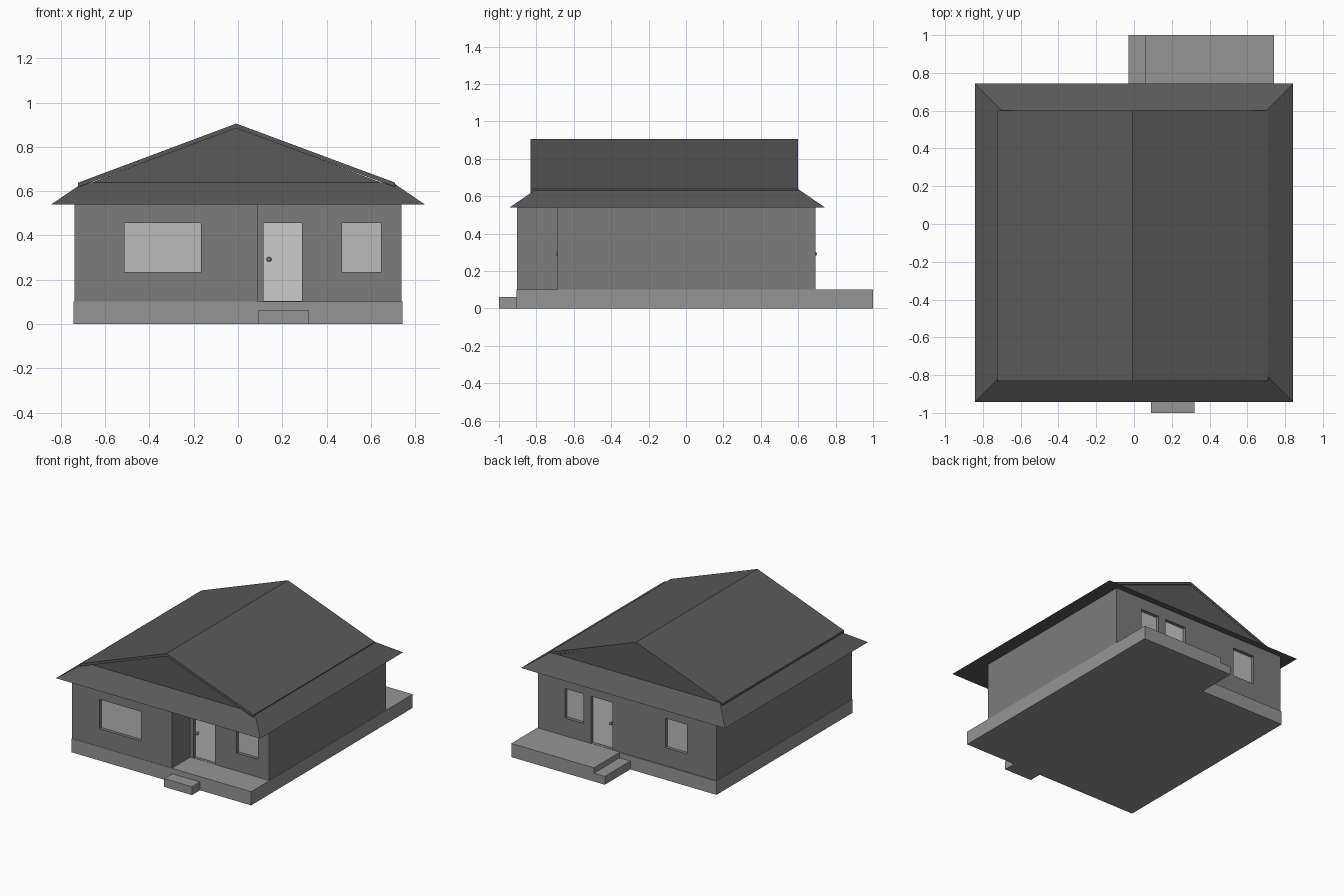
import bpy, bmesh
from mathutils import Vector

if "Cube" in bpy.data.objects:
    bpy.data.objects.remove(bpy.data.objects["Cube"])


def material(name, v):
    m = bpy.data.materials.new(name)
    m.diffuse_color = (v, v, v, 1)
    m.use_nodes = True
    m.node_tree.nodes["Principled BSDF"].inputs["Base Color"].default_value = m.diffuse_color
    return m


ROOF = material("roof_grey", 0.10)
WALL = material("wall_grey", 0.20)
BASE = material("base_grey", 0.30)
GLASS = material("glass_grey", 0.50)
DOOR = material("door_grey", 0.70)


def finish(name, bm, mat):
    bmesh.ops.recalc_face_normals(bm, faces=bm.faces)
    me = bpy.data.meshes.new(name)
    bm.to_mesh(me)
    bm.free()
    me.materials.append(mat)
    ob = bpy.data.objects.new(name, me)
    bpy.context.collection.objects.link(ob)
    return ob


def extrude(name, points, direction, mat):
    """Extrude a planar outline along a direction."""
    bm = bmesh.new()
    face = bm.faces.new([bm.verts.new(p) for p in points])
    new = bmesh.ops.extrude_face_region(bm, geom=[face], use_keep_orig=True)["geom"]
    bmesh.ops.translate(bm, vec=Vector(direction),
                        verts=[g for g in new if isinstance(g, bmesh.types.BMVert)])
    return finish(name, bm, mat)


def box(name, x0, x1, y0, y1, z0, z1, mat):
    return extrude(name, [(x0, y0, z0), (x1, y0, z0), (x1, y1, z0), (x0, y1, z0)],
                   (0, 0, z1 - z0), mat)


# Foundation with back patio
outline = [(-.742, -.905), (.742, -.905), (.742, 1), (.06, 1), (.06, .70), (-.742, .70)]
extrude("foundation", [(x, y, 0) for x, y in outline], (0, 0, .102), BASE)
box("front_step", .09, .32, -1, -.905, 0, .062, BASE)
box("back_step", -.03, .06, .70, 1, 0, .062, BASE)

# Walls with recessed front porch
FRONT, PORCH, BACK = -.903, -.688, .693
outline = [(-.738, FRONT), (.087, FRONT), (.087, PORCH), (.738, PORCH), (.738, BACK), (-.738, BACK)]
walls = extrude("walls", [(x, y, .102) for x, y in outline], (0, 0, .438), WALL)

# Windows and doors set into shallow openings: name, x range, wall plane, outward side
DEPTH = .03
openings = [("front_window_left", -.513, -.168, FRONT, -1),
            ("front_window_right", .47, .645, PORCH, -1),
            ("front_door", .115, .29, PORCH, -1),
            ("back_window_left", .36, .515, BACK, 1),
            ("back_window_right", -.495, -.315, BACK, 1),
            ("back_door", .12, .30, BACK, 1)]
for name, x0, x1, y, s in openings:
    is_door = "door" in name
    z0 = .103 if is_door else .235
    ya, yb = sorted((y - s * DEPTH, y + s * .05))
    cutter = box(name + "_cutter", x0, x1, ya, yb, z0, .455, WALL)
    cutter.hide_render = True
    cutter.hide_set(True)
    cut = walls.modifiers.new(name, 'BOOLEAN')
    cut.operation = 'DIFFERENCE'
    cut.solver = 'EXACT'
    cut.object = cutter
    ya, yb = sorted((y - s * (DEPTH + .005), y - s * (DEPTH - .005)))
    box(name, x0, x1, ya, yb, z0, .455, DOOR if is_door else GLASS)
    # Door knob on a short stem
    if is_door:
        bpy.ops.mesh.primitive_uv_sphere_add(segments=16, ring_count=8, radius=.011,
                                             location=(.14, y - s * .004, .292))
        knob = bpy.context.object
        knob.name = name + "_knob"
        knob.data.materials.append(WALL)
        bpy.ops.object.shade_smooth_by_angle()
        box(name + "_knob_stem", .136, .144, *sorted((y - s * DEPTH, y - s * .004)),
            .288, .296, WALL)

# Sloping eave skirt with flat soffit
bm = bmesh.new()
rings = []
for x, y0, y1, z in ((.843, -.943, .743, .54), (.70, -.80, .60, .638)):
    rings.append([bm.verts.new(p) for p in ((-x, y0, z), (x, y0, z), (x, y1, z), (-x, y1, z))])
low, top = rings
bm.faces.new(low)
bm.faces.new(top)
for i in range(4):
    j = (i + 1) % 4
    bm.faces.new((low[i], low[j], top[j], top[i]))
finish("eave_skirt", bm, ROOF)

# Gable filling and thin gable roof
RIDGE = -.008
extrude("gable", [(-.67, -.80, .635), (.655, -.80, .635), (RIDGE, -.80, .888)], (0, 1.398, 0), ROOF)
chevron = [(-.722, .638), (RIDGE, .905), (.71, .638), (.71, .618), (RIDGE, .884), (-.722, .618)]
extrude("gable_roof", [(x, -.832, z) for x, z in chevron], (0, 1.432, 0), ROOF)
